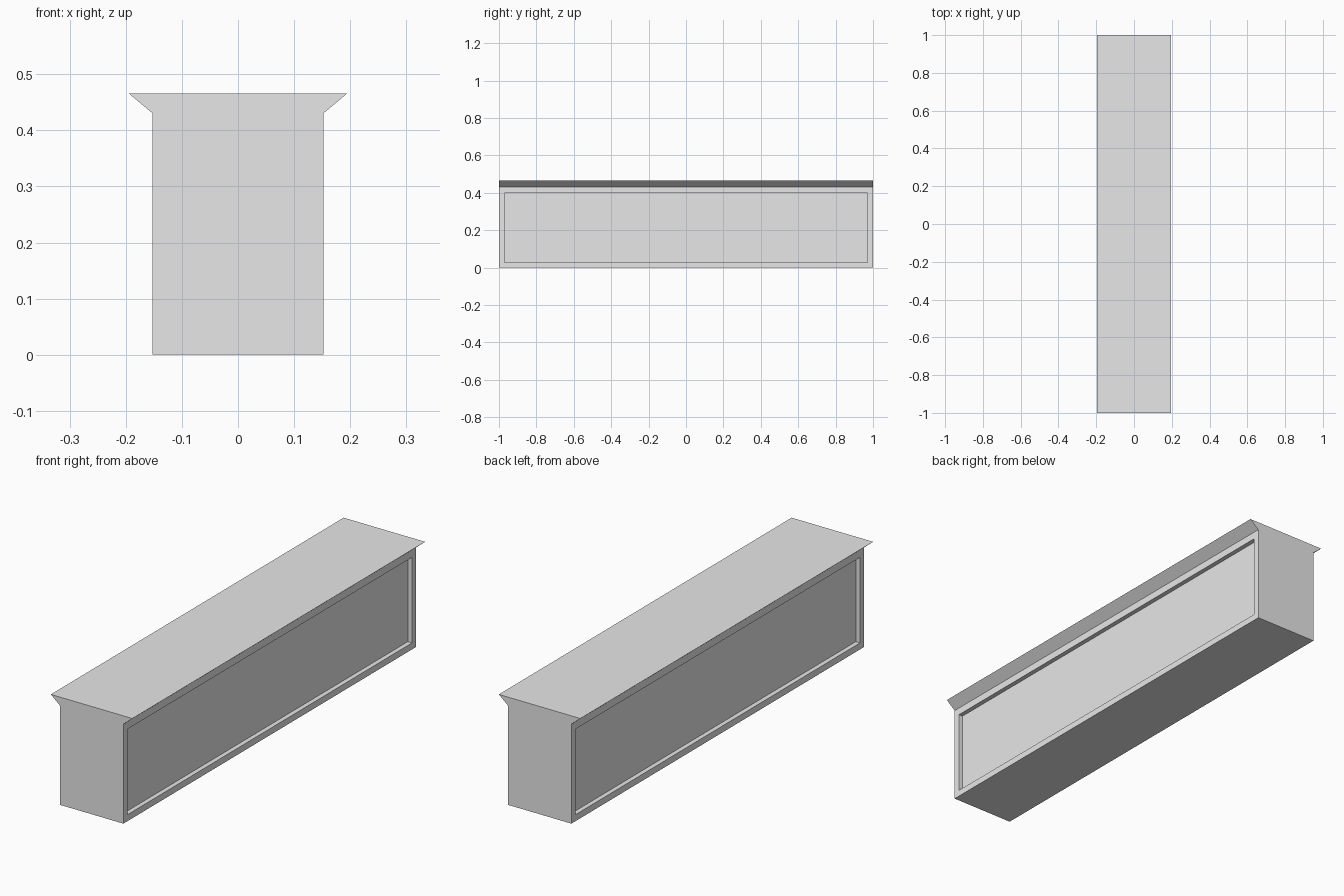
import bpy
import bmesh

old = bpy.data.objects.get("Cube")
if old:
    bpy.data.objects.remove(old, do_unlink=True)

HALF_LENGTH = 1.0
BODY_HALF, BODY_TOP = 0.152, 0.43
CAP_HALF, CAP_TOP = 0.195, 0.466
FRAME, PANEL_TOP, DEPTH = 0.04, 0.398, 0.02

grey = bpy.data.materials.new("light grey")
grey.use_nodes = True
grey.diffuse_color = (0.8, 0.8, 0.8, 1)
grey.node_tree.nodes["Principled BSDF"].inputs["Base Color"].default_value = grey.diffuse_color


def extruded_profile(profile):
    """Closed prism of an x/z profile along the full length in y."""
    bm = bmesh.new()
    face = bm.faces.new([bm.verts.new((x, -HALF_LENGTH, z)) for x, z in profile])
    result = bmesh.ops.extrude_face_region(bm, geom=[face])
    verts = [v for v in result["geom"] if isinstance(v, bmesh.types.BMVert)]
    bmesh.ops.translate(bm, verts=verts, vec=(0, 2 * HALF_LENGTH, 0))
    bmesh.ops.recalc_face_normals(bm, faces=bm.faces)
    return bm


def finish(bm, name):
    mesh = bpy.data.meshes.new(name)
    bm.to_mesh(mesh)
    bm.free()
    mesh.materials.append(grey)
    bpy.context.collection.objects.link(bpy.data.objects.new(name, mesh))


# Body with a framed, sunken panel on each long side
body = extruded_profile([(-BODY_HALF, 0), (BODY_HALF, 0),
                         (BODY_HALF, BODY_TOP), (-BODY_HALF, BODY_TOP)])
body.normal_update()
sides = [f for f in body.faces if abs(f.normal.x) > 0.9]
bmesh.ops.inset_individual(body, faces=sides, thickness=FRAME)
for panel in sides:
    for v in panel.verts:
        if v.co.z > BODY_TOP / 2:
            v.co.z = PANEL_TOP
bmesh.ops.inset_individual(body, faces=sides, thickness=0, depth=-DEPTH)
finish(body, "body")

# Flared top slab
cap = extruded_profile([(-BODY_HALF, BODY_TOP), (BODY_HALF, BODY_TOP),
                        (CAP_HALF, CAP_TOP), (-CAP_HALF, CAP_TOP)])
finish(cap, "flared_top")
